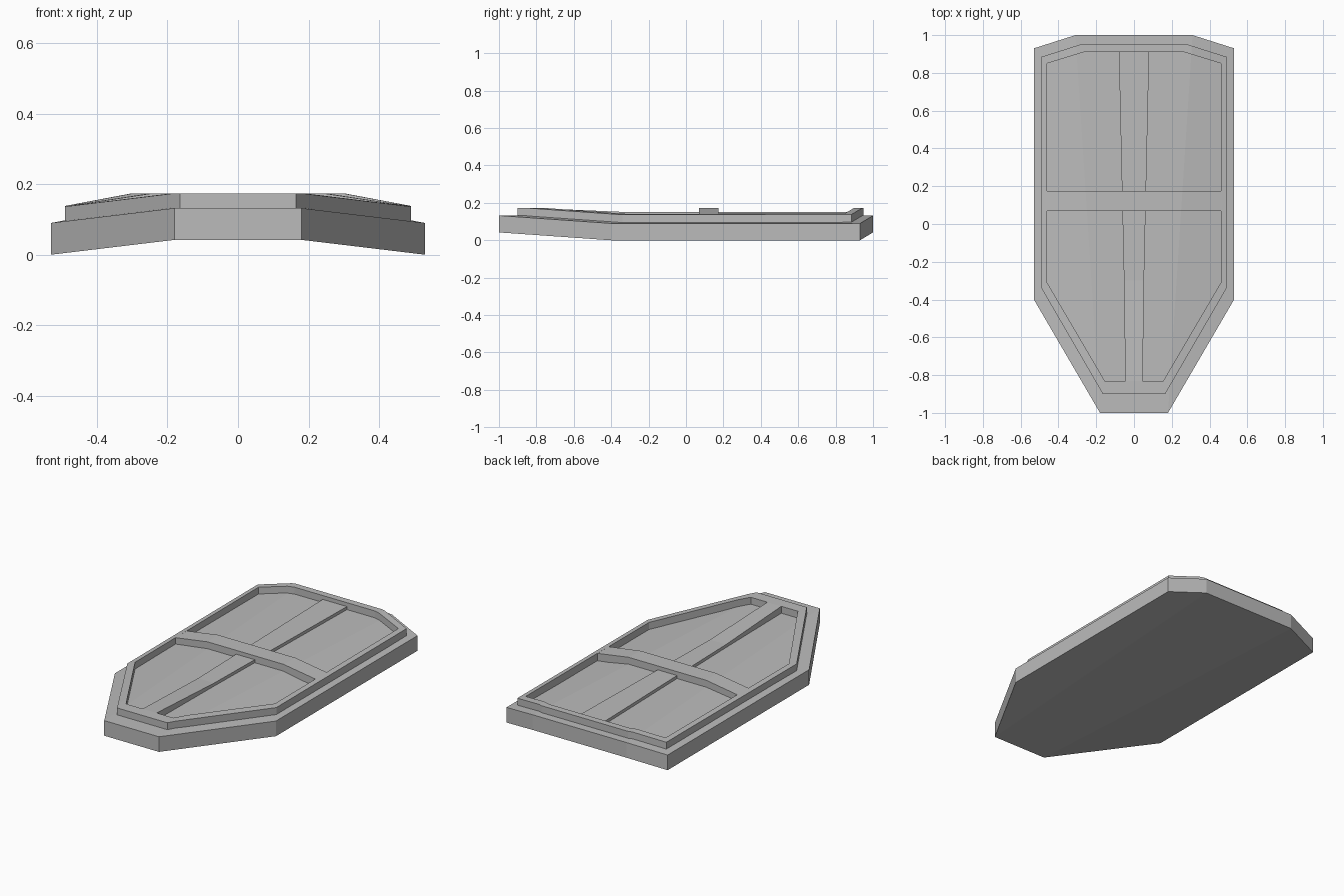
import bpy
import bmesh
from mathutils import Vector

cube = bpy.data.objects.get("Cube")
if cube:
    bpy.data.objects.remove(cube, do_unlink=True)

grey = bpy.data.materials.new("plain grey")
grey.use_nodes = True
GREY = (0.5, 0.5, 0.5, 1)
grey.diffuse_color = GREY
grey.node_tree.nodes["Principled BSDF"].inputs["Base Color"].default_value = GREY

HALF_WIDTH = 0.53
CROWN = 0.042       # rise of the flat middle above the side edges
THICK = 0.09        # thickness of the shield body
RAISE = 0.041       # height of the frame and crossbar


def crease(y):
    """Half width of the flat middle, growing towards the back."""
    return 0.18 + (y + 1) / 2 * 0.13


def bend(x, y):
    """Height of the bent shield surface."""
    c = crease(y)
    return CROWN * min(1, (HALF_WIDTH - abs(x)) / (HALF_WIDTH - c))


def mirrored(half):
    """Full outline from its +x half, listed front to back."""
    return half + [(-x, y) for x, y in reversed(half)]


def bent_slab(name, polygons, low, high):
    """Raise flat polygons into a solid that follows the bent surface."""
    bm = bmesh.new()
    for poly in polygons:
        bm.faces.new([bm.verts.new((x, y, 0)) for x, y in poly])
    bmesh.ops.remove_doubles(bm, verts=bm.verts[:], dist=0.0001)
    # cut along the two crease lines
    for s in (1, -1):
        start, end = Vector((s * crease(-1), -1, 0)), Vector((s * crease(1), 1, 0))
        bmesh.ops.bisect_plane(bm, geom=bm.verts[:] + bm.edges[:] + bm.faces[:],
                               dist=0.0001, plane_co=start,
                               plane_no=(end - start).cross(Vector((0, 0, 1))))
    ext = bmesh.ops.extrude_face_region(bm, geom=bm.faces[:], use_keep_orig=True)
    top = {g for g in ext["geom"] if isinstance(g, bmesh.types.BMVert)}
    for v in bm.verts:
        x, y = v.co.x, v.co.y
        v.co.z = bend(x, y) + (high(y) if v in top else low)
    bmesh.ops.recalc_face_normals(bm, faces=bm.faces[:])
    mesh = bpy.data.meshes.new(name)
    bm.to_mesh(mesh)
    bm.free()
    mesh.materials.append(grey)
    obj = bpy.data.objects.new(name, mesh)
    bpy.context.collection.objects.link(obj)
    return obj


# shield body
body = mirrored([(0.18, -1), (HALF_WIDTH, -0.4), (HALF_WIDTH, 0.93), (0.31, 1)])
bent_slab("shield_body", [body], 0, lambda y: THICK)

# raised frame, a ring of quads between two outlines
outer = mirrored([(0.165, -0.9), (0.49, -0.34), (0.49, 0.885), (0.285, 0.95)])
inner = mirrored([(0.155, -0.83), (0.46, -0.31), (0.46, 0.85), (0.265, 0.91)])
n = len(outer)
ring = [(outer[i], outer[(i + 1) % n], inner[(i + 1) % n], inner[i]) for i in range(n)]
bent_slab("raised_frame", ring, THICK - 0.01, lambda y: THICK + RAISE)

# crossbar
bar = mirrored([(0.465, 0.07), (0.465, 0.175)])
bent_slab("crossbar", [bar], THICK - 0.01, lambda y: THICK + RAISE)


# low centre rib, rising to the frame at its front end
def rib_top(y):
    rise = max(0, (-0.3 - y) / 0.53)
    return THICK + 0.018 + rise * (RAISE - 0.018)


rib = [mirrored([(0.046, -0.83), (0.053, -0.3)]), mirrored([(0.053, -0.3), (0.08, 0.91)])]
bent_slab("centre_rib", rib, THICK - 0.01, rib_top)
